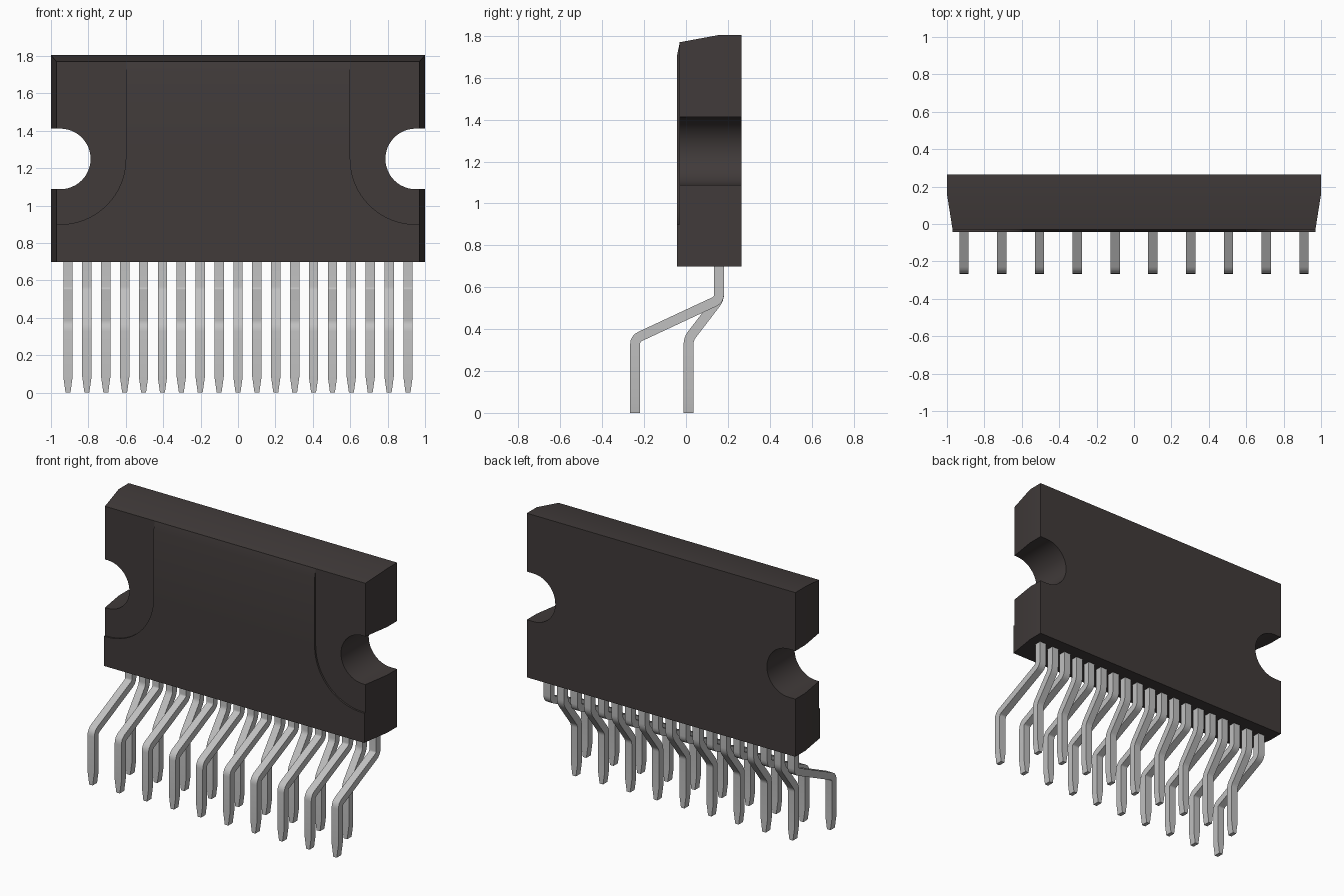
import bpy
import bmesh
from math import sin, cos, pi, radians
from mathutils import Vector

cube = bpy.data.objects.get("Cube")
if cube:
    bpy.data.objects.remove(cube)


def material(name, rgb):
    mat = bpy.data.materials.new(name)
    mat.use_nodes = True
    color = (*rgb, 1)
    mat.diffuse_color = color
    mat.node_tree.nodes["Principled BSDF"].inputs["Base Color"].default_value = color
    return mat


plastic = material("dark_plastic", (0.052, 0.043, 0.042))
metal = material("tinned_metal", (0.53, 0.53, 0.53))


def loft(name, rings, mat, cap_first=True, smooth=30):
    """Join matching closed rings of points with quads and cap the ends."""
    bm = bmesh.new()
    loops = [[bm.verts.new(p) for p in ring] for ring in rings]
    for a, b in zip(loops, loops[1:]):
        for i in range(len(a)):
            j = (i + 1) % len(a)
            bm.faces.new((a[i], a[j], b[j], b[i]))
    if cap_first:
        bm.faces.new(loops[0][::-1])
    bm.faces.new(loops[-1])
    bmesh.ops.recalc_face_normals(bm, faces=bm.faces)
    mesh = bpy.data.meshes.new(name)
    bm.to_mesh(mesh)
    bm.free()
    mesh.materials.append(mat)
    obj = bpy.data.objects.new(name, mesh)
    bpy.context.collection.objects.link(obj)
    bpy.ops.object.select_all(action='DESELECT')
    obj.select_set(True)
    bpy.context.view_layer.objects.active = obj
    bpy.ops.object.shade_smooth_by_angle(angle=radians(smooth))
    return obj


def mirrored(half, y):
    """Complete a right-half outline, listed bottom to top, across x = 0."""
    full = half + [(-x, z) for x, z in reversed(half)]
    return [(x, y, z) for x, z in full]


BASE, HOLE_X, HOLE_Z, HOLE_R = 0.70, 0.95, 1.25, 0.162


# Package body: tapered slab with a rounded notch in each side
def body_ring(y, w, top):
    arc = [(HOLE_X - HOLE_R * sin(pi * i / 24), HOLE_Z - HOLE_R * cos(pi * i / 24))
           for i in range(25)]
    half = [(w, BASE), (w, HOLE_Z - HOLE_R), *arc, (w, HOLE_Z + HOLE_R), (w, top)]
    return mirrored(half, y)


loft("package_body", [body_ring(0.265, 1, 1.805), body_ring(0.16, 1, 1.805),
                      body_ring(-0.03, 0.97, 1.77)], plastic)


# Raised front panel, curving around the two recessed ears
def panel_ring(y, top):
    arc = [(0.95 - 0.35 * sin(pi / 2 * i / 16), HOLE_Z - 0.35 * cos(pi / 2 * i / 16))
           for i in range(17)]
    return mirrored([(0.97, BASE), (0.97, 0.9), *arc, (0.6, top)], y)


loft("raised_front_panel", [panel_ring(-0.03, 1.768), panel_ring(-0.042, 1.71)],
     plastic, cap_first=False)


# Pins: flat strips with two rounded bends and a tapered tip
def rounded_path(points, reach=0.026, steps=4):
    pts = [Vector(p) for p in points]
    path = [pts[0]]
    for a, b, c in zip(pts, pts[1:], pts[2:]):
        start = b + (a - b).normalized() * reach
        end = b + (c - b).normalized() * reach
        for i in range(steps + 1):
            t = i / steps
            path.append(start * (1 - t) ** 2 + b * 2 * t * (1 - t) + end * t * t)
    return path + [pts[-1]]


def pin(name, x, points):
    path = rounded_path(points)
    rings = []
    for i, p in enumerate(path):
        d = (path[min(i + 1, len(path) - 1)] - path[max(i - 1, 0)]).normalized()
        if i in (len(path) - 2, len(path) - 1):
            d = Vector((0, -1))
        side = Vector((-d.y, d.x)) * 0.0235
        w = 0.013 if i == len(path) - 1 else 0.025
        a, b = p + side, p - side
        rings.append([(x - w, a.x, a.y), (x + w, a.x, a.y),
                      (x + w, b.x, b.y), (x - w, b.x, b.y)])
    # Start of the taper, just above the tip
    shoulder = [(px + (0.012 if px > x else -0.012), py, 0.085) for px, py, _ in rings[-1]]
    rings.insert(-1, shoulder)
    loft(name, rings, metal, smooth=35)


PIN_COUNT, PITCH = 19, 0.101
for n in range(PIN_COUNT):
    x = (n - (PIN_COUNT - 1) / 2) * PITCH
    if n % 2 == 0:
        pin(f"front_pin_{n + 1}", x, [(0.158, 0.72), (0.158, 0.541), (-0.243, 0.354), (-0.243, 0)])
    else:
        pin(f"rear_pin_{n + 1}", x, [(0.158, 0.72), (0.158, 0.543), (0.012, 0.353), (0.012, 0)])
